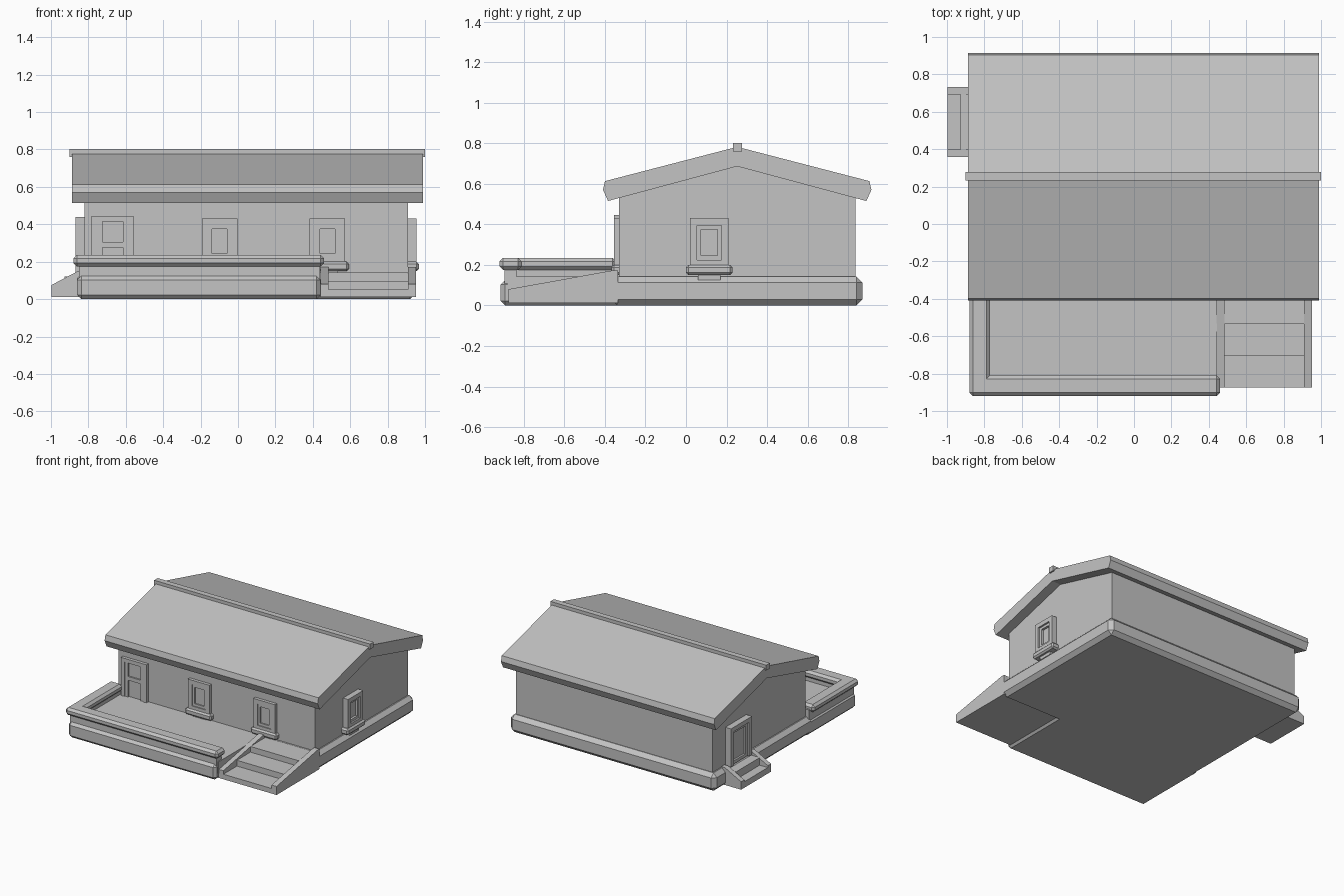
import bpy, bmesh, math
from mathutils import Matrix, Vector

if "Cube" in bpy.data.objects:
    bpy.data.objects.remove(bpy.data.objects["Cube"])

mat = bpy.data.materials.new("plain grey")
mat.diffuse_color = (0.55, 0.55, 0.55, 1)
mat.use_nodes = True
mat.node_tree.nodes["Principled BSDF"].inputs["Base Color"].default_value = mat.diffuse_color


def finish(name, bm, bevel=0.0, m=None):
    bmesh.ops.recalc_face_normals(bm, faces=bm.faces[:])
    if bevel:
        bmesh.ops.bevel(bm, geom=bm.edges[:], offset=bevel, segments=1, affect='EDGES')
    if m:
        bmesh.ops.transform(bm, matrix=m, verts=bm.verts[:])
    me = bpy.data.meshes.new(name)
    bm.to_mesh(me)
    bm.free()
    me.materials.append(mat)
    ob = bpy.data.objects.new(name, me)
    bpy.context.collection.objects.link(ob)
    return ob


def box(name, x, y, z, bevel=0.0, m=None):
    bm = bmesh.new()
    bmesh.ops.create_cube(bm, size=1)
    for v in bm.verts:
        v.co = Vector([(r[0] + r[1]) / 2 + c * (r[1] - r[0]) for r, c in zip((x, y, z), v.co)])
    return finish(name, bm, bevel, m)


def extrude_x(name, profile, x0, x1, m=None):
    """Extrude a (y, z) outline along x."""
    bm = bmesh.new()
    face = bm.faces.new([bm.verts.new((x0, y, z)) for y, z in profile])
    r = bmesh.ops.extrude_face_region(bm, geom=[face])
    bmesh.ops.translate(bm, vec=(x1 - x0, 0, 0),
                        verts=[e for e in r["geom"] if isinstance(e, bmesh.types.BMVert)])
    return finish(name, bm, 0, m)


def place(x, y, degrees):
    """Local frame on a wall, outward direction is local -y."""
    return Matrix.Translation((x, y, 0)) @ Matrix.Rotation(math.radians(degrees), 4, 'Z')


def frame(name, m, w, z0, z1, t, d, bottom=True):
    """Rectangular frame of half width w, bar width t, depth d."""
    for s, side in ((-1, "left"), (1, "right")):
        xs = sorted((s * w, s * (w - t)))
        box(f"{name}_{side}_post", xs, (-d, 0.02), (z0, z1), 0, m)
    box(name + "_head", (-w + t, w - t), (-d, 0.02), (z1 - t, z1), 0, m)
    if bottom:
        box(name + "_foot", (-w + t, w - t), (-d, 0.02), (z0, z0 + t), 0, m)


def window(name, m, d):
    frame(name + "_frame", m, 0.095, 0.19, 0.43, 0.035, d)
    frame(name + "_sash", m, 0.06, 0.225, 0.395, 0.02, d * 0.7)
    box(name + "_pane", (-0.045, 0.045), (-d * 0.3, 0.02), (0.24, 0.38), 0, m)
    box(name + "_sill", (-0.115, 0.115), (-d - 0.012, 0.02), (0.15, 0.2), 0.012, m)
    box(name + "_bracket", (-0.055, 0.055), (-d * 0.7, 0.02), (0.125, 0.155), 0, m)


def stairs(name, m, w, run, wall, heights, low, high):
    """Steps climbing along local +y from -run to 0 between sloping side walls."""
    n = len(heights)
    for i, h in enumerate(heights):
        y0 = -run + i * run / n
        box(f"{name}_step_{i + 1}", (-w, w), (y0, 0.02), (0.012, h), 0, m)
    prof = [(-run, 0.012), (-run, low), (0, high), (0.03, high), (0.03, 0.012)]
    for s, side in ((-1, "left"), (1, "right")):
        xs = sorted((s * w, s * (w + wall)))
        extrude_x(f"{name}_{side}_cheek", prof, xs[0], xs[1], m)


# Foundation, house walls with gables
box("foundation", (-0.86, 0.95), (-0.37, 0.87), (0, 0.142), 0.03)
extrude_x("house_walls", [(-0.33, 0.1), (0.835, 0.1), (0.835, 0.545), (0.2525, 0.7), (-0.33, 0.545)],
          -0.82, 0.91)

# Roof slab and ridge beam
half = [(0.652, 0.613), (0.662, 0.57), (0.637, 0.515)]
c = 0.2525
roof = [(c, 0.782)] + [(c + y, z) for y, z in half] + [(c, 0.686)] + [(c - y, z) for y, z in half[::-1]]
extrude_x("roof", roof, -0.887, 0.988)
box("ridge_beam", (-0.9, 1.0), (0.232, 0.277), (0.76, 0.802))

# Porch base, floor, parapet walls and rails
box("porch_base", (-0.86, 0.442), (-0.915, -0.3), (0, 0.125), 0.022)
box("porch_floor", (-0.83, 0.445), (-0.88, -0.32), (0.05, 0.142))
box("porch_front_wall", (-0.85, 0.438), (-0.895, -0.835), (0.1, 0.2))
box("porch_left_wall", (-0.85, -0.795), (-0.895, -0.33), (0.1, 0.2))
box("porch_front_rail", (-0.88, 0.46), (-0.92, -0.81), (0.175, 0.235), 0.018)
box("porch_left_rail", (-0.88, -0.77), (-0.92, -0.345), (0.175, 0.235), 0.018)

# Front stairs and side stairs
stairs("front_stairs", place(0.696, -0.365, 0), 0.212, 0.51, 0.044, (0.052, 0.098, 0.143), 0.08, 0.172)
stairs("side_stairs", place(-0.855, 0.545, -90), 0.148, 0.143, 0.04, (0.06, 0.12), 0.075, 0.15)

# Windows on the front and right walls
window("front_middle_window", place(-0.098, -0.33, 0), 0.025)
window("front_right_window", place(0.478, -0.33, 0), 0.025)
window("right_window", place(0.91, 0.115, 90), 0.045)

# Front door with upper light and lower panel
fd = place(-0.67, -0.33, 0)
frame("front_door_frame", fd, 0.112, 0.135, 0.445, 0.03, 0.025, False)
box("front_door_leaf_middle", (-0.082, 0.082), (-0.018, 0.02), (0.275, 0.305), 0, fd)
for s, side in ((-1, "left"), (1, "right")):
    box(f"front_door_leaf_{side}", sorted((s * 0.055, s * 0.082)), (-0.018, 0.02), (0.135, 0.415), 0, fd)
box("front_door_panels", (-0.056, 0.056), (-0.006, 0.02), (0.135, 0.415), 0, fd)

# Side door on the left wall
sd = place(-0.82, 0.545, -90)
frame("side_door_frame", sd, 0.132, 0.135, 0.44, 0.035, 0.05, False)
frame("side_door_leaf", sd, 0.098, 0.135, 0.406, 0.025, 0.035)
box("side_door_panel", (-0.075, 0.075), (-0.02, 0.02), (0.135, 0.385), 0, sd)
